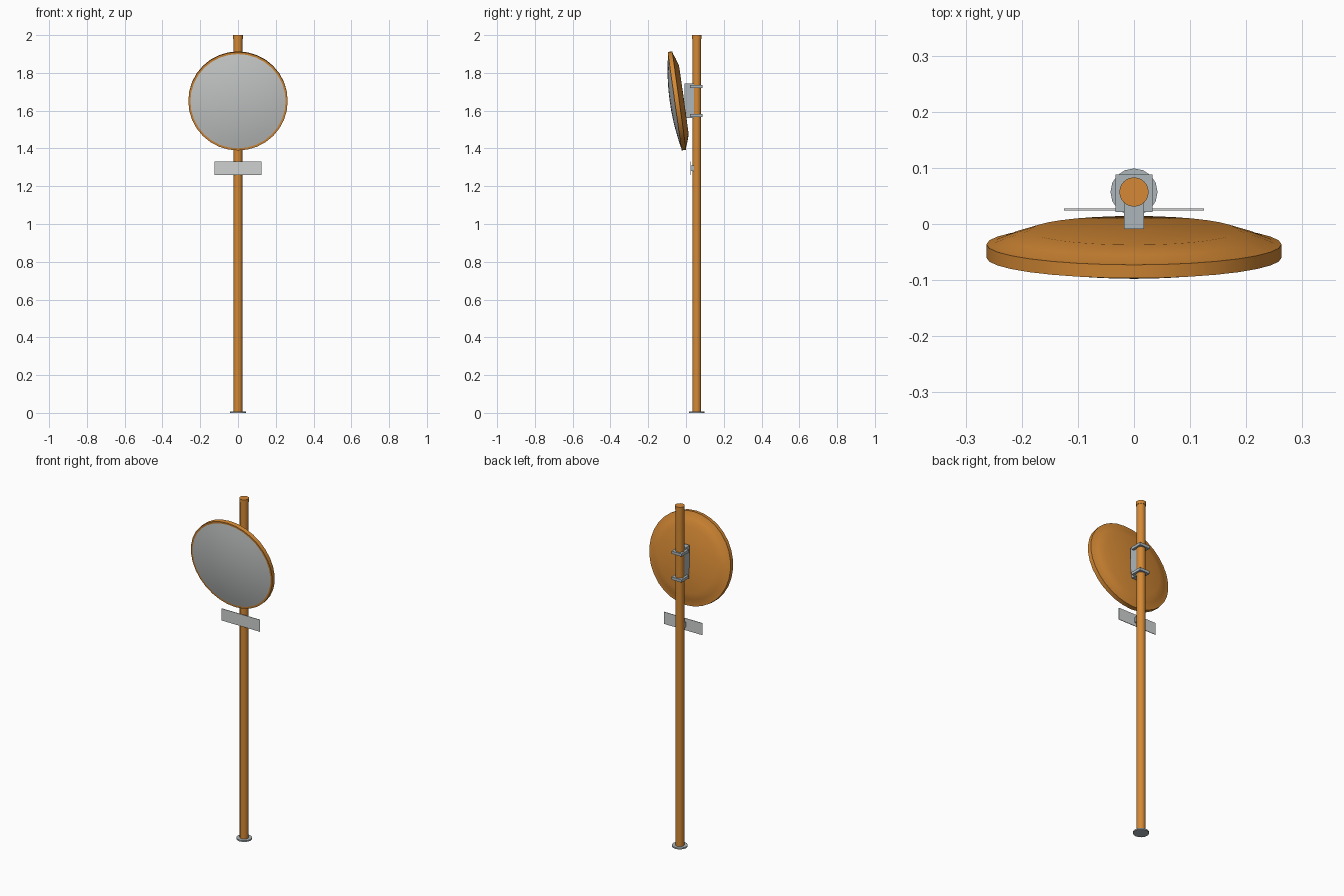
import bpy, math
from mathutils import Matrix

cube = bpy.data.objects.get("Cube")
if cube:
    bpy.data.objects.remove(cube, do_unlink=True)


def material(name, color):
    m = bpy.data.materials.new(name)
    m.use_nodes = True
    rgba = (*color, 1)
    m.diffuse_color = rgba
    m.node_tree.nodes["Principled BSDF"].inputs["Base Color"].default_value = rgba
    return m


orange = material("orange paint", (0.66, 0.25, 0.035))
steel = material("galvanised steel", (0.42, 0.47, 0.49))
glass = material("mirror silver", (0.58, 0.6, 0.59))
white = material("plate light grey", (0.62, 0.64, 0.63))

POLE_Y = 0.057


def finish(obj, name, mat):
    obj.name = obj.data.name = name
    obj.data.materials.append(mat)
    return obj


def smooth(obj, angle):
    bpy.ops.object.select_all(action="DESELECT")
    obj.select_set(True)
    bpy.context.view_layer.objects.active = obj
    bpy.ops.object.shade_smooth_by_angle(angle=math.radians(angle))


def box(name, mat, lo, hi):
    """Box between two opposite corners."""
    center = [(a + b) / 2 for a, b in zip(lo, hi)]
    bpy.ops.mesh.primitive_cube_add(size=1, location=center)
    obj = bpy.context.object
    obj.data.transform(Matrix.Diagonal([b - a for a, b in zip(lo, hi)] + [1]))
    return finish(obj, name, mat)


def lathe(name, mat, profile, sides, angle=35):
    """Spin (radius, height) points about z; zero radius closes an end."""
    verts, rings, faces = [], [], []
    for r, h in profile:
        count = sides if r else 1
        rings.append([len(verts) + i for i in range(count)])
        for i in range(count):
            t = math.tau * i / sides
            verts.append((r * math.cos(t), r * math.sin(t), h))
    for a, b in zip(rings, rings[1:]):
        for i in range(sides):
            j = (i + 1) % sides
            if len(a) == 1:
                faces.append((a[0], b[j], b[i]))
            elif len(b) == 1:
                faces.append((a[i], a[j], b[0]))
            else:
                faces.append((a[i], a[j], b[j], b[i]))
    mesh = bpy.data.meshes.new(name)
    mesh.from_pydata(verts, [], faces)
    obj = bpy.data.objects.new(name, mesh)
    bpy.context.collection.objects.link(obj)
    finish(obj, name, mat)
    smooth(obj, angle)
    return obj


# Upright pole, cap and base flange
def pole_part(name, mat, radius, z0, z1, sides):
    obj = lathe(name, mat, [(0, z0), (radius, z0), (radius, z1), (0, z1)], sides)
    obj.location.y = POLE_Y


pole_part("pole", orange, 0.0235, 0.004, 1.985, 24)
pole_part("pole_cap", orange, 0.026, 1.98, 2.0, 24)
pole_part("base_flange", steel, 0.042, 0, 0.008, 16)

# Tilted mirror: dished backing with rim, and a convex reflecting face
RIM, FACE, BULGE = 0.263, 0.252, 0.026
backing = lathe("mirror_backing", orange, [
    (FACE, 0.004), (FACE, 0), (RIM, 0), (RIM, 0.024), (0.25, 0.026),
    (0.225, 0.036), (0.185, 0.049), (0, 0.05)], 32)
dome = [(0, -BULGE)] + [
    (FACE * k / 6, -BULGE * (1 - (k / 6) ** 2)) for k in range(1, 7)]
face = lathe("mirror_face", glass, dome[::-1], 32)
# The face profile runs rim to centre, so turn its surface outward
face.data.flip_normals()
for obj in (backing, face):
    obj.location = (0, -0.06, 1.65)
    obj.rotation_euler.x = math.radians(-90 + 8)

# Bracket and the two clamps that hold the mirror to the pole
box("mirror_bracket", steel, (-0.018, -0.009, 1.56), (0.018, 0.042, 1.745))
for name, z in (("upper_clamp", 1.727), ("lower_clamp", 1.575)):
    box(name, steel, (-0.033, 0.021, z - 0.008), (0.033, 0.088, z + 0.008))

# Small plate below the mirror and its mount
box("sign_plate", white, (-0.125, 0.0245, 1.26), (0.125, 0.0275, 1.33))
box("sign_mount", steel, (-0.02, 0.027, 1.28), (0.02, 0.042, 1.31))
